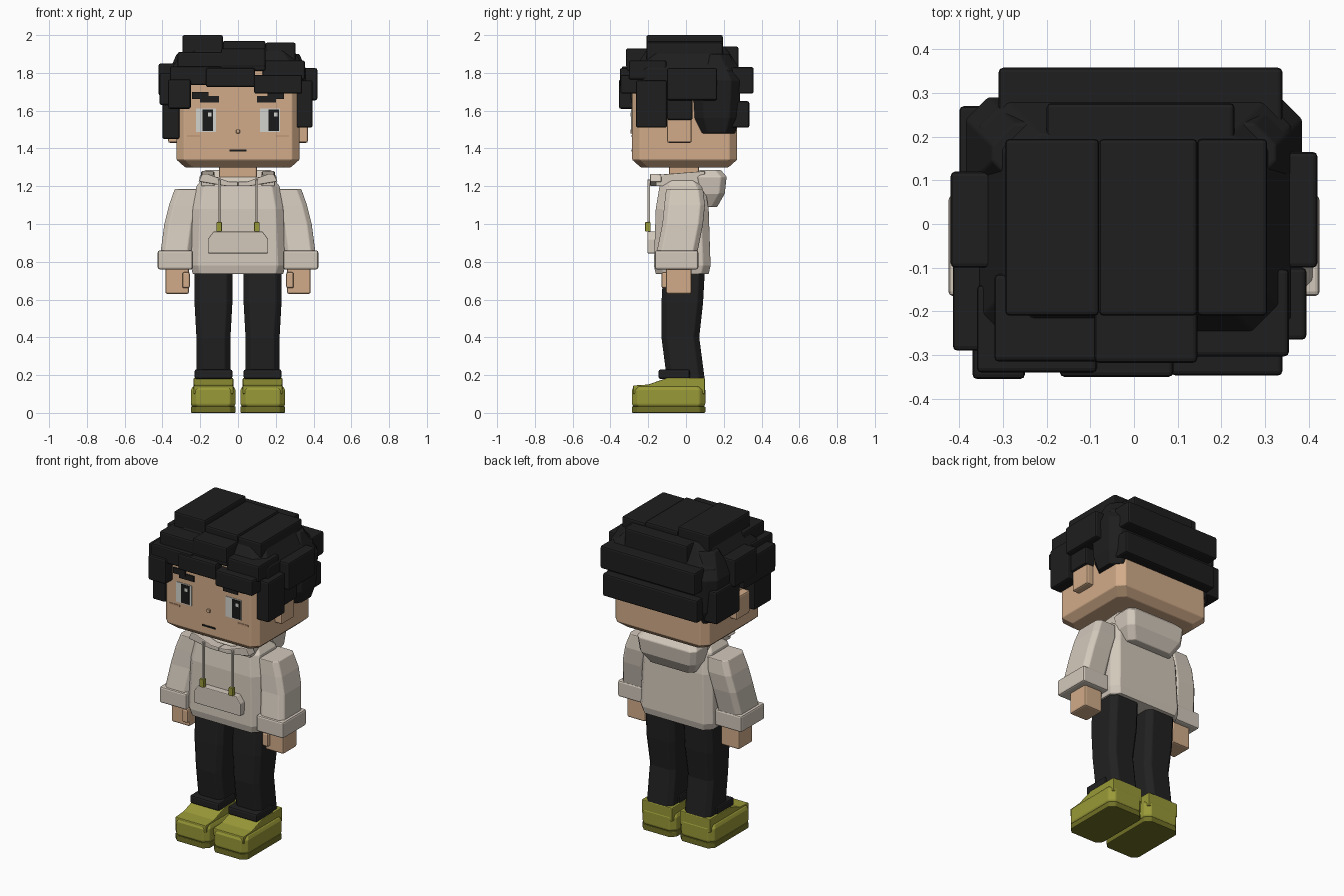
import bpy, bmesh

old = bpy.data.objects.get("Cube")
if old:
    bpy.data.objects.remove(old, do_unlink=True)


def material(name, *rgb):
    mat = bpy.data.materials.new(name)
    mat.use_nodes = True
    mat.diffuse_color = (*rgb, 1)
    bsdf = next(node for node in mat.node_tree.nodes if node.type == 'BSDF_PRINCIPLED')
    bsdf.inputs["Base Color"].default_value = mat.diffuse_color
    return mat


skin = material("skin", .64, .41, .25)
blush = material("blush", .56, .33, .2)
hair = material("black hair", .013, .013, .013)
fabric = material("cream fabric", .65, .58, .5)
trouser = material("black trousers", .015, .015, .015)
olive = material("olive", .32, .32, .04)
dark_olive = material("dark olive", .16, .16, .02)
eye_white = material("eye white", .65, .65, .62)
eye_black = material("eye black", .01, .01, .01)

SOFT = .01
FINE = SOFT / 3


def solid(name, mat, rings, bevel):
    """Bridge equal-length rings of points, cap both ends and soften the edges."""
    bm = bmesh.new()
    loops = [[bm.verts.new(point) for point in ring] for ring in rings]
    count = len(loops[0])
    for lower, upper in zip(loops, loops[1:]):
        for i in range(count):
            j = (i + 1) % count
            bm.faces.new((lower[i], lower[j], upper[j], upper[i]))
    bm.faces.new(loops[0])
    bm.faces.new(loops[-1])
    bmesh.ops.recalc_face_normals(bm, faces=bm.faces)
    mesh = bpy.data.meshes.new(name)
    bm.to_mesh(mesh)
    bm.free()
    mesh.materials.append(mat)
    part = bpy.data.objects.new(name, mesh)
    bpy.context.collection.objects.link(part)
    if bevel:
        soften = part.modifiers.new("Soft edges", 'BEVEL')
        soften.width = bevel
        soften.segments = 2
        soften.limit_method = 'ANGLE'


def box(name, mat, x, y, z, bevel=SOFT, side=1):
    left, right = (side * edge for edge in x)
    front, back = y
    solid(name, mat, [[(left, front, height), (right, front, height),
                       (right, back, height), (left, back, height)] for height in z], bevel)


def loft(name, mat, x, y, levels, chamfer, side=1):
    """Stack chamfered rectangles; a level is height, inset and optional x and y shift."""
    rings = []
    for height, inset, *shift in levels:
        dx, dy = shift or (0, 0)
        left, right = x[0] + inset + dx, x[1] - inset + dx
        front, back = y[0] + inset + dy, y[1] - inset + dy
        ring = [(left + chamfer, front), (right - chamfer, front),
                (right, front + chamfer), (right, back - chamfer),
                (right - chamfer, back), (left + chamfer, back),
                (left, back - chamfer), (left, front + chamfer)]
        rings.append([(side * px, py, height) for px, py in ring])
    solid(name, mat, rings, SOFT / 2)


def extrude_x(name, mat, outline, ends, side=1):
    solid(name, mat, [[(side * end, y, z) for y, z in outline] for end in ends], SOFT / 2)


def extrude_y(name, mat, outline, ends, side=1):
    solid(name, mat, [[(side * x, end, z) for x, z in outline] for end in ends], SOFT / 2)


FACE = -.285


def plate(name, mat, x, z, width, height, layer=1):
    """Thin painted detail lying on the face."""
    box(name, mat, x=(x - width / 2, x + width / 2), y=(FACE - layer * FINE, FACE + FINE),
        z=(z - height / 2, z + height / 2), bevel=0)


# Head and neck
loft("head", skin, x=(-.325, .325), y=(FACE, .27),
     levels=((1.3, .045), (1.34, 0), (1.82, 0)), chamfer=.04)
box("neck", skin, x=(-.1, .1), y=(-.09, .07), z=(1.2, 1.32))
box("nose", skin, x=(-SOFT, SOFT), y=(FACE - SOFT, FACE + SOFT), z=(1.48, 1.5), bevel=FINE)
plate("mouth", eye_black, x=0, z=1.39, width=.09, height=SOFT)

# Ears and face details
for name, side, pupil in (("right", -1, -.16), ("left", 1, .19)):
    box(name + "_ear", skin, x=(.3, .37), y=(-.1, .03), z=(1.43, 1.57), side=side)
    plate(name + "_eye_white", eye_white, side * .17, z=1.55, width=.105, height=.125)
    plate(name + "_pupil", eye_black, pupil, z=1.55, width=.055, height=.115, layer=2)
    plate(name + "_eye_glint", eye_white, pupil + SOFT, z=1.58, width=.02, height=.02, layer=2.8)
    plate(name + "_cheek_mark", blush, side * .235, z=1.465, width=.07, height=SOFT)
    plate(name + "_brow_inner", hair, side * .15, z=1.66, width=.1, height=.035, layer=2)
    plate(name + "_brow_outer", hair, side * .2, z=1.68, width=.085, height=.035, layer=2.5)

# Main mass of hair: a cap over the skull and a longer back
loft("hair_cap", hair, x=(-.355, .36), y=(-.275, .285),
     levels=((1.7, 0), (1.82, 0), (1.94, .08)), chamfer=.06)
loft("hair_back", hair, x=(-.385, .385), y=(.035, .29),
     levels=((1.48, .03), (1.56, .01), (1.76, 0), (1.9, .06)), chamfer=.05)

# Three slabs on the crown, side by side
for name, left, right, top in (("right", -.295, -.08, 2), ("middle", -.08, .145, 1.97),
                               ("left", .145, .305, 1.96)):
    box("hair_top_" + name, hair, x=(left, right), y=(-.21, .195), z=(1.86, top))

# Overlapping locks across the forehead, each as deep and nearly as tall as the next
for name, left, right, front, bottom in (
        ("crown_right", -.32, .145, -.315, 1.81), ("crown_middle", -.09, .145, -.318, 1.83),
        ("crown_left", .13, .355, -.303, 1.765), ("fringe_right", -.36, -.085, -.34, 1.735),
        ("fringe_middle", -.17, .09, -.35, 1.725), ("fringe_left", .085, .34, -.347, 1.69)):
    box("hair_" + name, hair, x=(left, right), y=(front, front + .2), z=(bottom, bottom + .1))
box("hair_fringe_drop", hair, x=(-.37, -.25), y=(-.355, -.25), z=(1.61, 1.765))

# Locks on the sides of the head
for name, side, reach, front, back, bottom, top in (
        ("temple_right", -1, .415, -.29, .02, 1.63, 1.8), ("side_right", -1, .42, -.1, .12, 1.68, 1.85),
        ("sideburn_right", -1, .4, -.27, -.1, 1.45, 1.65), ("rear_right", -1, .4, .04, .27, 1.5, 1.7),
        ("sideburn_left", 1, .395, -.265, -.1, 1.51, 1.76), ("over_ear_left", 1, .385, -.1, .035, 1.55, 1.78),
        ("side_left", 1, .42, -.1, .165, 1.655, 1.825)):
    box("hair_" + name, hair, x=(.31, reach), y=(front, back), z=(bottom, top), side=side)

# Bands of hair down the back
for name, left, back, bottom in (("crown", -.2, .277, 1.8), ("upper", -.31, .358, 1.69),
                                 ("lower", -.31, .335, 1.51)):
    box("hair_back_" + name, hair, x=(left, .03 - left), y=(.16, back), z=(bottom, bottom + .14))

# Hoodie body, hood and pocket
loft("hoodie_body", fabric, x=(-.25, .25), y=(-.17, .13),
     levels=((.735, .01), (.78, 0), (1.08, .01), (1.2, .03), (1.25, .07)), chamfer=.04)
loft("hood", fabric, x=(-.205, .205), y=(.04, .215),
     levels=((1.09, .05), (1.16, .01), (1.25, 0), (1.285, .03)), chamfer=.03)
extrude_y("pocket", fabric, [(-.16, .845), (.16, .845), (.16, .92), (.13, .96),
                             (-.13, .96), (-.16, .92)], ends=(-.205, -.16))

for name, side in (("right", -1), ("left", 1)):
    # Collar edge and drawstring
    extrude_y(name + "_collar_front", fabric, [(0, 1.2), (.06, 1.2), (.21, 1.225), (.19, 1.265),
                                               (.16, 1.265), (.05, 1.225), (0, 1.225)],
              ends=(-.19, -.13), side=side)
    extrude_x(name + "_collar_side", fabric, [(-.16, 1.2), (.1, 1.2), (.1, 1.28), (-.16, 1.26)],
              ends=(.125, .195), side=side)
    box(name + "_drawstring", fabric, x=(.093, .107), y=(-.205, -.19), z=(1, 1.235),
        bevel=FINE, side=side)
    box(name + "_drawstring_tip", olive, x=(.086, .114), y=(-.216, -.188), z=(.96, 1.01),
        bevel=FINE, side=side)

    # Sleeve, cuff and hand
    loft(name + "_sleeve", fabric, x=(.245, .41), y=(-.155, .06),
         levels=((.85, 0), (1, 0, -.02, .03), (1.1, 0, -.045, .04), (1.185, .01, -.065, .04)),
         chamfer=.025, side=side)
    box(name + "_cuff", fabric, x=(.24, .425), y=(-.165, .065), z=(.76, .86), side=side)
    box(name + "_hand", skin, x=(.26, .385), y=(-.105, .03), z=(.63, .78), side=side)
    box(name + "_thumb", skin, x=(.255, .295), y=(-.13, -.07), z=(.66, .745), side=side)

    # Trouser leg with a turned-up hem
    loft(name + "_leg", trouser, x=(.03, .23), y=(-.13, .09),
         levels=((.17, .01, 0, .02), (.4, .01, 0, -.01), (.58, 0), (.76, 0, 0, .01)),
         chamfer=.03, side=side)
    box(name + "_hem", trouser, x=(.03, .23), y=(-.145, .02), z=(.18, .23), side=side)

    # Shoe: sole, base and upper
    footprint = dict(x=(.013, .25), y=(-.286, .102), chamfer=.03, side=side)
    loft(name + "_sole", dark_olive, levels=((0, 0), (.035, 0)), **footprint)
    loft(name + "_shoe_base", olive, levels=((.03, .01), (.045, 0), (.12, 0), (.14, .01)), **footprint)
    extrude_x(name + "_shoe_upper", olive, [(-.28, .1), (.1, .1), (.1, .185), (-.1, .185),
                                            (-.2, .15), (-.28, .145)], ends=(.025, .235), side=side)
